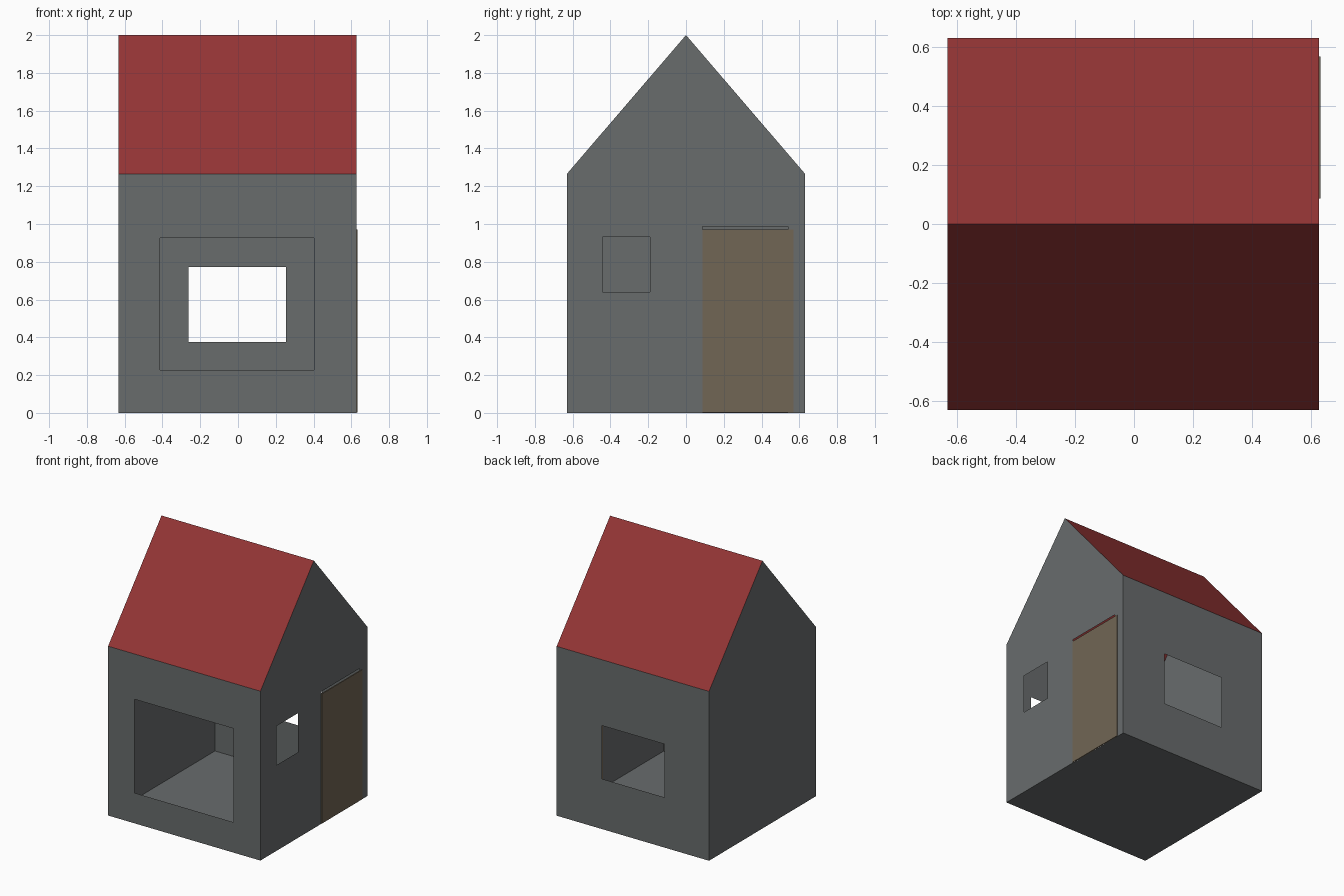
import bpy, bmesh
from mathutils import Vector

if "Cube" in bpy.data.objects:
    bpy.data.objects.remove(bpy.data.objects["Cube"])

X0, X1 = -0.632, 0.627      # left and right walls
Y = 0.631                   # half depth
EAVE, RIDGE = 1.265, 2.0


def material(name, rgb):
    m = bpy.data.materials.new(name)
    m.diffuse_color = (*rgb, 1)
    m.use_nodes = True
    m.node_tree.nodes["Principled BSDF"].inputs["Base Color"].default_value = m.diffuse_color
    return m


grey = material("grey wall", (0.140, 0.150, 0.152))
red = material("red roof", (0.295, 0.035, 0.036))
brown = material("brown door", (0.165, 0.132, 0.090))


def rect(a0, a1, b0, b1):
    return [(a0, b0), (a1, b0), (a1, b1), (a0, b1)]


def sheet(name, loops, place, normal, mat):
    """Flat thin sheet: first loop is the outline, the others are holes."""
    bm = bmesh.new()
    edges = []
    for loop in loops:
        vs = [bm.verts.new(place(a, b)) for a, b in loop]
        edges += [bm.edges.new((vs[i - 1], vs[i])) for i in range(len(vs))]
    n = Vector(normal).normalized()
    bmesh.ops.triangle_fill(bm, edges=edges, use_beauty=True, normal=n)
    bm.normal_update()
    for f in bm.faces:
        if f.normal.dot(n) < 0:
            f.normal_flip()
    return finish(name, bm, mat)


def finish(name, bm, mat):
    me = bpy.data.meshes.new(name)
    bm.to_mesh(me)
    bm.free()
    me.materials.append(mat)
    ob = bpy.data.objects.new(name, me)
    bpy.context.collection.objects.link(ob)
    return ob


# Front and back walls, each with a window opening
wall = rect(X0, X1, 0, EAVE)
sheet("front_wall", [wall, rect(-0.412, 0.403, 0.227, 0.927)],
      lambda a, b: (a, -Y, b), (0, -1, 0), grey)
sheet("back_wall", [wall, rect(-0.263, 0.254, 0.375, 0.773)],
      lambda a, b: (a, Y, b), (0, 1, 0), grey)

# Gable walls: plain on the left, doorway and small window on the right
gable = [(-Y, 0), (Y, 0), (Y, EAVE), (0, RIDGE), (-Y, EAVE)]
doorway = [(0.088, 0), (0.088, 0.988), (0.54, 0.988), (0.54, 0)]
sheet("left_wall", [gable], lambda a, b: (X0, a, b), (-1, 0, 0), grey)
sheet("right_wall", [gable[:1] + doorway + gable[1:], rect(-0.443, -0.19, 0.64, 0.932)],
      lambda a, b: (X1, a, b), (1, 0, 0), grey)

# Floor
sheet("floor", [rect(X0, X1, -Y, Y)], lambda a, b: (a, b, 0), (0, 0, -1), grey)

# Two roof slopes
for name, s in (("front_roof", -1), ("back_roof", 1)):
    sheet(name, [rect(X0, X1, 0, 1)],
          lambda a, b: (a, s * Y * b, RIDGE + (EAVE - RIDGE) * b),
          (0, s * (RIDGE - EAVE), Y), red)

# Door panel, slightly proud of the wall
bm = bmesh.new()
bmesh.ops.create_cube(bm, size=1)
lo, hi = Vector((X1 - 0.003, 0.087, 0.003)), Vector((0.632, 0.568, 0.971))
for v in bm.verts:
    v.co = Vector([lo[i] + (v.co[i] + 0.5) * (hi[i] - lo[i]) for i in range(3)])
finish("door", bm, brown)
